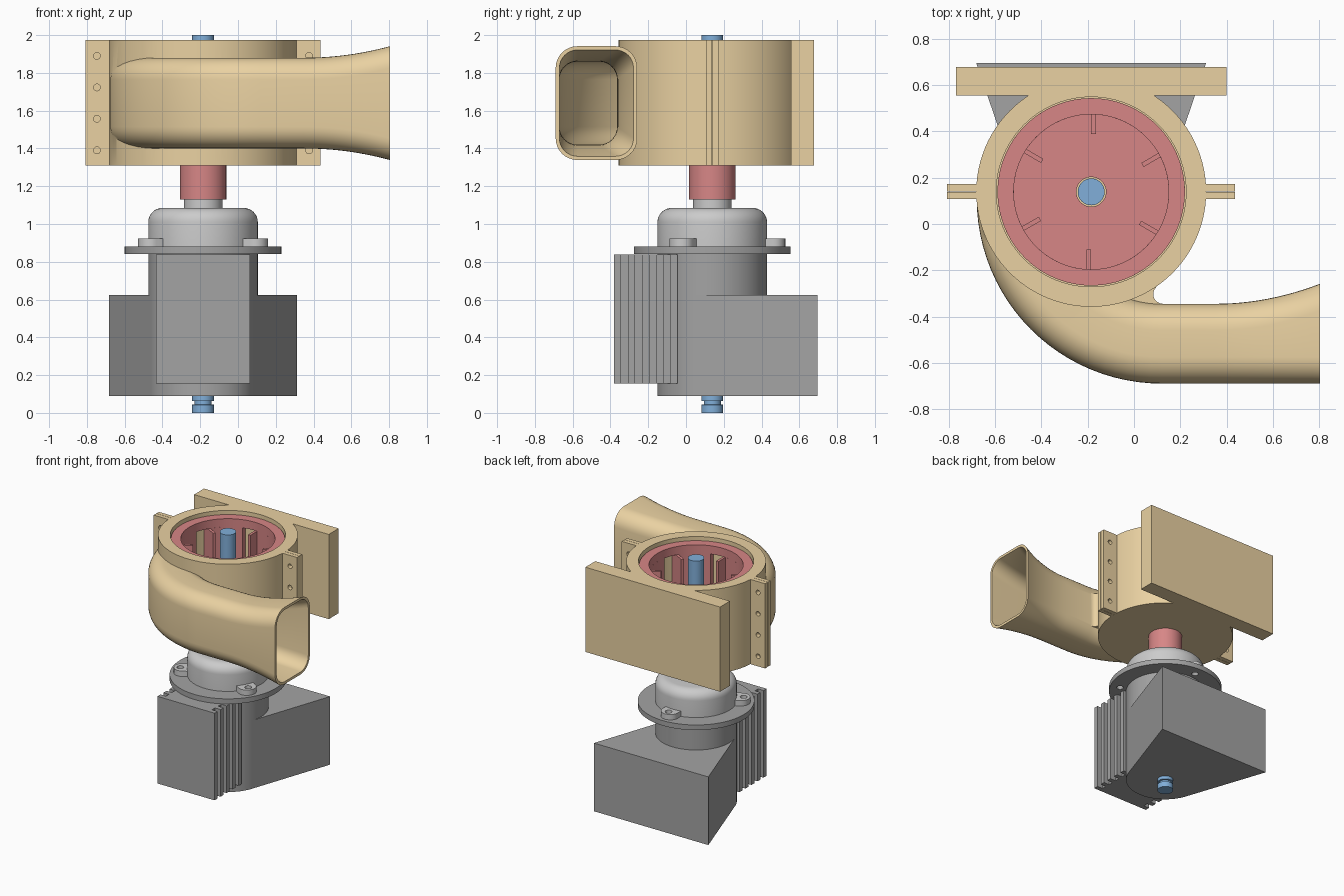
import bpy, bmesh
from math import sin, cos, pi, radians

if "Cube" in bpy.data.objects:
    bpy.data.objects.remove(bpy.data.objects["Cube"])

CX, CY = -0.185, 0.139          # common axis of shaft, rotor and motor


def material(name, rgb):
    m = bpy.data.materials.new(name)
    m.diffuse_color = (*rgb, 1)
    m.use_nodes = True
    m.node_tree.nodes["Principled BSDF"].inputs["Base Color"].default_value = m.diffuse_color
    return m


TAN = material("tan", (0.82, 0.64, 0.36))
RED = material("red", (0.68, 0.24, 0.24))
BLUE = material("blue", (0.22, 0.43, 0.70))
DARK = material("dark_grey", (0.37, 0.37, 0.37))
LIGHT = material("light_grey", (0.63, 0.63, 0.63))


def finish(name, bm, mat):
    bmesh.ops.remove_doubles(bm, verts=bm.verts, dist=1e-5)
    bmesh.ops.recalc_face_normals(bm, faces=bm.faces)
    me = bpy.data.meshes.new(name)
    bm.to_mesh(me)
    bm.free()
    ob = bpy.data.objects.new(name, me)
    bpy.context.collection.objects.link(ob)
    me.materials.append(mat)
    return ob


def skin(name, rings, mat, close=False):
    """Bridge rings of points; cap the ends or close the loop."""
    bm = bmesh.new()
    vs = [[bm.verts.new(p) for p in r] for r in rings]
    n = len(vs[0])
    for a, b in zip(vs, vs[1:] + vs[:1] if close else vs[1:]):
        for i in range(n):
            j = (i + 1) % n
            bm.faces.new((a[i], a[j], b[j], b[i]))
    if not close:
        bm.faces.new(vs[0])
        bm.faces.new(vs[-1])
    return finish(name, bm, mat)


def lathe(name, prof, mat, close=False, n=96, cx=CX, cy=CY):
    rings = [[(cx + r * cos(2 * pi * i / n), cy + r * sin(2 * pi * i / n), z)
              for i in range(n)] for r, z in prof]
    return skin(name, rings, mat, close)


def prism(name, pts, z0, z1, mat):
    return skin(name, [[(x, y, z) for x, y in pts] for z in (z0, z1)], mat)


def box(name, x0, x1, y0, y1, z0, z1, mat):
    return prism(name, [(x0, y0), (x1, y0), (x1, y1), (x0, y1)], z0, z1, mat)


def boolean(ob, other, op):
    mod = ob.modifiers.new("bool", 'BOOLEAN')
    mod.object, mod.operation, mod.solver = other, op, 'EXACT'
    bpy.context.view_layer.objects.active = ob
    bpy.ops.object.modifier_apply(modifier=mod.name)
    bpy.data.objects.remove(other)


def polar(a, r, t=0.0):
    """Point at angle a, radius r, tangential offset t from the axis."""
    return (CX + r * cos(a) - t * sin(a), CY + r * sin(a) + t * cos(a))


def pipe(name, wall, end):
    """Outlet pipe swept along a quarter turn, then straight and flared."""
    rings = []

    def section(x, y, dx, dy, w, h):
        cr, ring = 0.115 - wall, []
        a, b = w / 2 - wall - cr, h - wall - cr
        for q, (su, sv) in enumerate([(1, 1), (-1, 1), (-1, -1), (1, -1)]):
            for k in range(9):
                t = (q + k / 8) * pi / 2
                u = w / 2 + su * a + cr * cos(t)
                ring.append((x + dx * u, y + dy * u, 1.64 + sv * b + cr * sin(t)))
        rings.append(ring)

    for k in range(25):
        t = pi + pi / 2 * k / 24
        section(0.12 + 0.8 * cos(t), 0.11 + 0.8 * sin(t), -cos(t), -sin(t), 0.345, 0.24)
    for k in range(13):
        s = k / 12
        x = 0.35 + (end - 0.35) * s
        f = ((x - 0.35) / 0.45) ** 2
        section(x, -0.69, 0, 1, 0.345 + 0.085 * f, 0.24 + 0.06 * f)
    return skin(name, rings, TAN)


# Casing: drum, outlet pipe, rear plate and split side flanges
Z0, Z1 = 1.31, 1.975
casing = lathe("pump_casing", [(0.497, Z0), (0.497, Z1)], TAN)
boolean(casing, pipe("outlet_outer", 0, 0.805), 'UNION')
fillet = [(0.125 + 0.042 * cos(radians(a)), -0.303 + 0.042 * sin(radians(a)))
          for a in range(130, 271, 20)]
boolean(casing, prism("crotch_fillet", [(-0.06, -0.25), (0.03, -0.25)] + fillet +
                      [(0.125, -0.36), (-0.06, -0.36)], 1.5, 1.78, TAN), 'UNION')
boolean(casing, box("rear_plate", -0.77, 0.4, 0.555, 0.678, Z0, Z1, TAN), 'UNION')
for x0, x1, hx in ((-0.808, -0.62, -0.747), (0.25, 0.437, 0.376)):
    for y0, y1 in ((0.107, 0.1385), (0.1405, 0.173)):
        boolean(casing, box("side_flange", x0, x1, y0, y1, Z0, Z1, TAN), 'UNION')
    for z in (1.39, 1.557, 1.723, 1.89):
        hole = [[(hx + 0.018 * cos(pi * i / 8), y, z + 0.018 * sin(pi * i / 8))
                 for i in range(16)] for y in (0.05, 0.23)]
        boolean(casing, skin("flange_hole", hole, TAN), 'DIFFERENCE')
boolean(casing, pipe("outlet_inner", 0.02, 0.83), 'DIFFERENCE')
boolean(casing, lathe("bore", [(0.41, 1.355), (0.41, 2.1)], TAN), 'DIFFERENCE')

# Rotor: hub and floor, top ring, slotted wall with inward vanes
lathe("rotor_hub", [(0.123, 1.13), (0.123, 1.36), (0.405, 1.36), (0.405, 1.42),
                    (0.064, 1.42), (0.064, 1.13)], RED, True)
lathe("rotor_ring", [(0.335, 1.88), (0.405, 1.88), (0.405, 1.945), (0.335, 1.945)], RED, True)
for k in range(6):
    a = radians(90 + 60 * k)
    steps = [a - radians(43) * i / 8 for i in range(9)]
    prism("rotor_wall", [polar(t, 0.405) for t in steps] +
          [polar(t, 0.335) for t in reversed(steps)], 1.42, 1.88, RED)
    prism("rotor_vane", [polar(a, 0.25, -0.02), polar(a, 0.34, -0.02),
                         polar(a, 0.34), polar(a, 0.25)], 1.42, 1.88, RED)

# Shaft with a retaining groove at the bottom
lathe("drive_shaft", [(0.058, 0), (0.058, 0.043), (0.045, 0.045), (0.045, 0.062),
                      (0.058, 0.064), (0.058, 2.0)], BLUE, n=48)

# Motor body, mounting flange and domed cap
lathe("motor_body", [(0.29, 0.09), (0.29, 0.84)], DARK)
flange = lathe("motor_flange", [(0.415, 0.84), (0.415, 0.88)], DARK)
dome = [(0.215 + 0.075 * cos(pi / 16 * k), 1.01 + 0.075 * sin(pi / 16 * k)) for k in range(9)]
lathe("motor_cap", [(0.29, 0.88)] + dome + [(0.102, 1.085), (0.102, 1.13)], LIGHT)

# Three bolt lugs, with holes through lug and flange
for a in (radians(90), radians(210), radians(330)):
    nose = [polar(a, 0.325 + 0.062 * cos(t), 0.066 * sin(t))
            for t in [-pi / 2 + pi * k / 12 for k in range(13)]]
    lug = prism("cap_lug", [polar(a, 0.25, -0.066)] + nose + [polar(a, 0.25, 0.066)],
                0.88, 0.922, LIGHT)
    x, y = polar(a, 0.34)
    for part in (lug, flange):
        boolean(part, lathe("bolt_hole", [(0.025, 0.8), (0.025, 1.0)], DARK, n=24, cx=x, cy=y),
                'DIFFERENCE')

# Rear wedge housing, tangent to the motor body
prism("rear_housing", [(CX - 0.497, 0.697), (CX - 0.275, 0.047),
                       (CX + 0.275, 0.047), (CX + 0.497, 0.697)], 0.09, 0.625, DARK)

# Front cooling fins on a narrower core
box("fin_core", CX - 0.2, CX + 0.2, -0.36, 0.0, 0.155, 0.839, DARK)
for k in range(5):
    y = -0.381 + 0.075 * k
    box("cooling_fin", CX - 0.248, CX + 0.248, y, y + 0.037, 0.155, 0.839, DARK)

# Smooth shading with sharp edges kept
for ob in bpy.data.objects:
    ob.select_set(True)
bpy.context.view_layer.objects.active = casing
bpy.ops.object.shade_smooth_by_angle(angle=radians(30))
